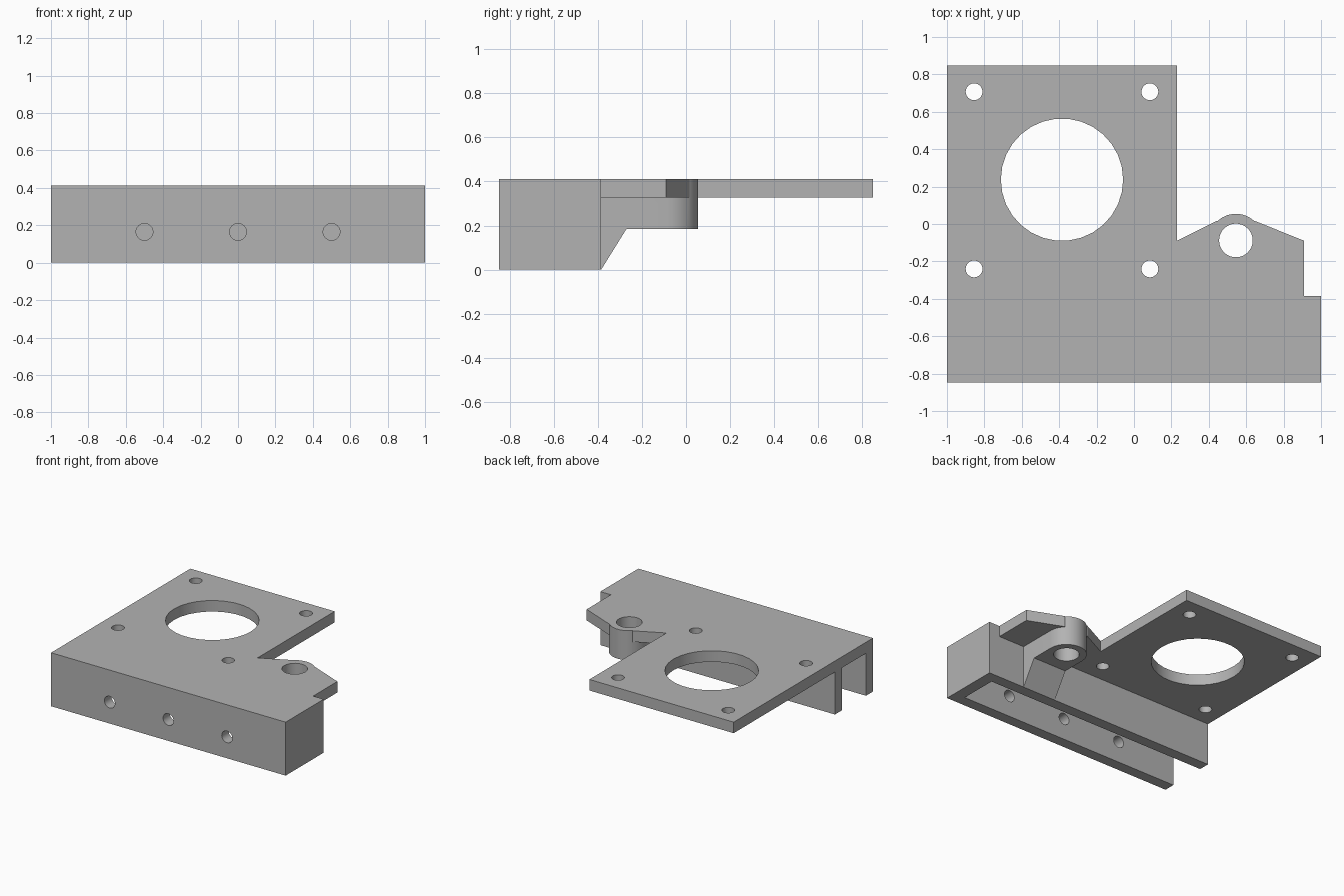
import bpy, bmesh, math
from mathutils import Vector

if "Cube" in bpy.data.objects:
    bpy.data.objects.remove(bpy.data.objects["Cube"], do_unlink=True)

HEIGHT, BACK, WALL = 0.412, 0.848, 0.085
PLATE_Z = HEIGHT - WALL
RAIL_Y = -0.385
BOSS_X, BOSS_Y, BOSS_R, BOSS_Z = 0.545, -0.088, 0.143, 0.185

grey = bpy.data.materials.new("plain grey")
grey.use_nodes = True
grey.diffuse_color = (0.45, 0.45, 0.45, 1)
grey.node_tree.nodes["Principled BSDF"].inputs["Base Color"].default_value = grey.diffuse_color


def prism(name, points, sweep):
    """Solid made by sweeping a closed 3D outline along a vector."""
    bm = bmesh.new()
    face = bm.faces.new([bm.verts.new(p) for p in points])
    swept = bmesh.ops.extrude_face_region(bm, geom=[face])["geom"]
    verts = [v for v in swept if isinstance(v, bmesh.types.BMVert)]
    bmesh.ops.translate(bm, verts=verts, vec=Vector(sweep))
    bmesh.ops.recalc_face_normals(bm, faces=bm.faces)
    mesh = bpy.data.meshes.new(name)
    bm.to_mesh(mesh)
    bm.free()
    mesh.materials.append(grey)
    obj = bpy.data.objects.new(name, mesh)
    bpy.context.scene.collection.objects.link(obj)
    return obj


def box(name, lo, hi):
    outline = [(lo[0], lo[1], lo[2]), (hi[0], lo[1], lo[2]),
               (hi[0], hi[1], lo[2]), (lo[0], hi[1], lo[2])]
    return prism(name, outline, (0, 0, hi[2] - lo[2]))


def rod(name, centre, radius, sweep, sides=30):
    """Cylinder standing along z, or along y when the sweep points that way."""
    outline = []
    for i in range(sides):
        a = math.tau * i / sides
        u, v = radius * math.cos(a), radius * math.sin(a)
        offset = (u, 0, v) if sweep[1] else (u, v, 0)
        outline.append(Vector(centre) + Vector(offset))
    return prism(name, outline, sweep)


def combine(target, tool, operation):
    """Merge or cut with a tool solid, then discard the tool."""
    mod = target.modifiers.new(operation.lower(), "BOOLEAN")
    mod.operation, mod.solver, mod.object = operation, "EXACT", tool
    bpy.context.view_layer.objects.active = target
    bpy.ops.object.modifier_apply(modifier=mod.name)
    bpy.data.objects.remove(tool, do_unlink=True)


# Front rail, hollowed from below and open at one end
bracket = box("mounting_bracket", (-1, -BACK, 0), (1, RAIL_Y, HEIGHT))
combine(bracket, box("channel", (-1.2, -BACK + WALL, -0.2), (0.91, RAIL_Y - WALL, PLATE_Z)), "DIFFERENCE")

# Flat motor plate with the pointed shoulder around the boss
outline = [(-1, -0.42), (0.91, -0.42), (0.91, -0.09), (0.65, 0.015),
           (0.44, 0.015), (0.23, -0.09), (0.23, BACK), (-1, BACK)]
combine(bracket, prism("plate", [(x, y, PLATE_Z) for x, y in outline], (0, 0, WALL)), "UNION")

# Boss: block with a sloping underside, ending in a round
side = [(-0.42, 0), (RAIL_Y, 0), (-0.27, BOSS_Z), (BOSS_Y, BOSS_Z), (BOSS_Y, 0.37), (-0.42, 0.37)]
combine(bracket, prism("boss_block", [(BOSS_X - BOSS_R, y, z) for y, z in side], (2 * BOSS_R, 0, 0)), "UNION")
combine(bracket, rod("boss_round", (BOSS_X, BOSS_Y, BOSS_Z), BOSS_R, (0, 0, HEIGHT - BOSS_Z)), "UNION")

# Vertical holes: boss bore, large opening and four screw holes
holes = [(BOSS_X, BOSS_Y, 0.09), (-0.385, 0.237, 0.327)]
holes += [(x, y, 0.045) for x in (-0.855, 0.085) for y in (-0.24, 0.707)]
for x, y, r in holes:
    combine(bracket, rod("hole", (x, y, 0.1), r, (0, 0, 0.5)), "DIFFERENCE")

# Screw holes through the front wall only
for x in (-0.5, 0, 0.5):
    combine(bracket, rod("front_hole", (x, -1, 0.165), 0.045, (0, 0.35, 0)), "DIFFERENCE")

# Smooth round walls, crisp edges
bpy.ops.object.select_all(action="DESELECT")
bracket.select_set(True)
bpy.context.view_layer.objects.active = bracket
bpy.ops.object.shade_smooth_by_angle(angle=math.radians(20))
